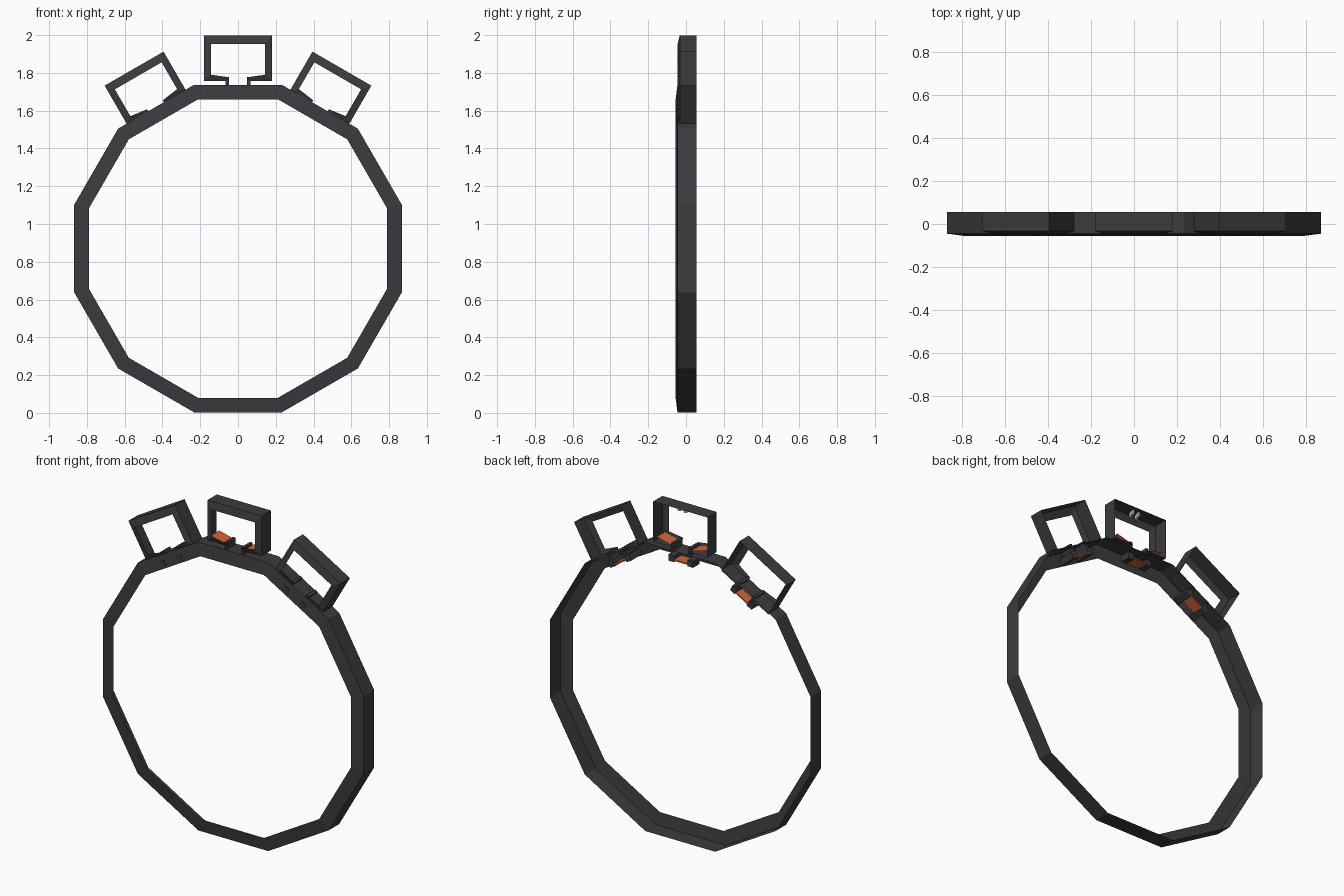
import bpy, bmesh, math
from mathutils import Matrix, Vector

if "Cube" in bpy.data.objects:
    bpy.data.objects.remove(bpy.data.objects["Cube"])

def material(name, rgb):
    m = bpy.data.materials.new(name)
    m.diffuse_color = (*rgb, 1)
    m.use_nodes = True
    m.node_tree.nodes["Principled BSDF"].inputs["Base Color"].default_value = m.diffuse_color
    return m

DARK = material("charcoal", (0.045, 0.043, 0.049))
ORANGE = material("orange", (0.62, 0.13, 0.045))
LIGHT = material("light_grey", (0.75, 0.75, 0.75))
CZ = 0.87      # height of the ring centre
BACK = 0.055

def finish(name, bm, mat, matrix=None):
    if matrix:
        bm.transform(matrix)
    me = bpy.data.meshes.new(name)
    bm.to_mesh(me)
    bm.free()
    me.materials.append(mat)
    ob = bpy.data.objects.new(name, me)
    bpy.context.collection.objects.link(ob)
    return ob

def shell(name, outer, inner, y_outer, y_inner, closed, mat, matrix=None):
    """Open-backed band: outer wall plus a sloping front face."""
    bm = bmesh.new()
    rows = [[bm.verts.new((x, y, z)) for x, z in pts]
            for pts, y in ((outer, BACK), (outer, y_outer), (inner, y_inner))]
    n = len(outer)
    for a, b in zip(rows, rows[1:]):
        for i in range(n if closed else n - 1):
            j = (i + 1) % n
            bm.faces.new((a[i], a[j], b[j], b[i]))
    # clockwise paths give inward normals: make the front face look forward
    bm.normal_update()
    if sum(f.normal.y for f in bm.faces) > 0:
        bmesh.ops.reverse_faces(bm, faces=bm.faces[:])
    return finish(name, bm, mat, matrix)

def box(name, x, y, z, mat, matrix=None, shear=0):
    bm = bmesh.new()
    bmesh.ops.create_cube(bm, size=1)
    for v in bm.verts:
        t = v.co + Vector((.5, .5, .5))
        v.co = (x[0] + t.x * (x[1] - x[0]) + shear * t.y,
                y[0] + t.y * (y[1] - y[0]), z[0] + t.z * (z[1] - z[0]))
    return finish(name, bm, mat, matrix)

def sheet(name, profile, y0, y1, mat, matrix):
    bm = bmesh.new()
    (xa, za), (xb, zb) = profile
    bm.faces.new([bm.verts.new(c) for c in
                  ((xa, y0, za), (xb, y0, zb), (xb, y1, zb), (xa, y1, za))])
    return finish(name, bm, mat, matrix)

# twelve-sided ring
def polygon(apothem):
    r = apothem / math.cos(math.pi / 12)
    return [(r * math.cos(math.radians(15 + 30 * i)),
             CZ + r * math.sin(math.radians(15 + 30 * i))) for i in range(12)]

shell("ring", polygon(0.867), polygon(0.79), -0.045, -0.055, True, DARK)

# three frames clipped on the upper sides
half_out = [(0.05, 1.757), (0.18, 1.757), (0.18, 1.998)]
half_in = [(0.05, 1.777), (0.143, 1.79), (0.143, 1.954)]
def mirrored(half):
    return half + [(-x, z) for x, z in reversed(half)]

for label, deg, drop in (("left", -30, 0.028), ("top", 0, 0), ("right", 30, 0.028)):
    turn = (Matrix.Translation((0, 0, CZ)) @ Matrix.Rotation(math.radians(deg), 4, 'Y')
            @ Matrix.Translation((0, 0, -CZ)))
    seat = turn @ Matrix.Translation((0, 0, -drop))
    shell(label + "_frame", mirrored(half_out), mirrored(half_in),
          -0.033, -0.044, False, DARK, seat)
    for s, side in ((-1, "a"), (1, "b")):
        # stem joining the frame to the ring
        box(f"{label}_stem_{side}", sorted((s * 0.048, s * 0.066)), (-0.035, 0.045),
            (1.73, 1.778), DARK, seat)
        # dark clip inside the ring
        front = -0.01 if deg == 0 else -0.0545
        box(f"{label}_clip_{side}", sorted((s * 0.045, s * 0.082)), (front, 0.05),
            (CZ + 0.797, CZ + 0.835), DARK, turn)
        # sloping orange pad above the lower bar of the top frame
        if deg == 0:
            sheet(f"{label}_pad_{side}", ((s * 0.16, 1.789), (s * 0.068, 1.766)),
                  -0.032, 0.05, ORANGE, seat)
    # orange plate between the clips
    box(label + "_plate", (-0.045, 0.045), (-0.02, 0.05),
        (CZ + 0.805, CZ + 0.813), ORANGE, turn)

# two pale slanted ribs under the top frame
for i, x in enumerate((-0.035, 0.005)):
    box(f"top_rib_{i + 1}", (x, x + 0.014), (-0.02, 0.03), (1.972, 1.996), LIGHT, shear=0.018)
